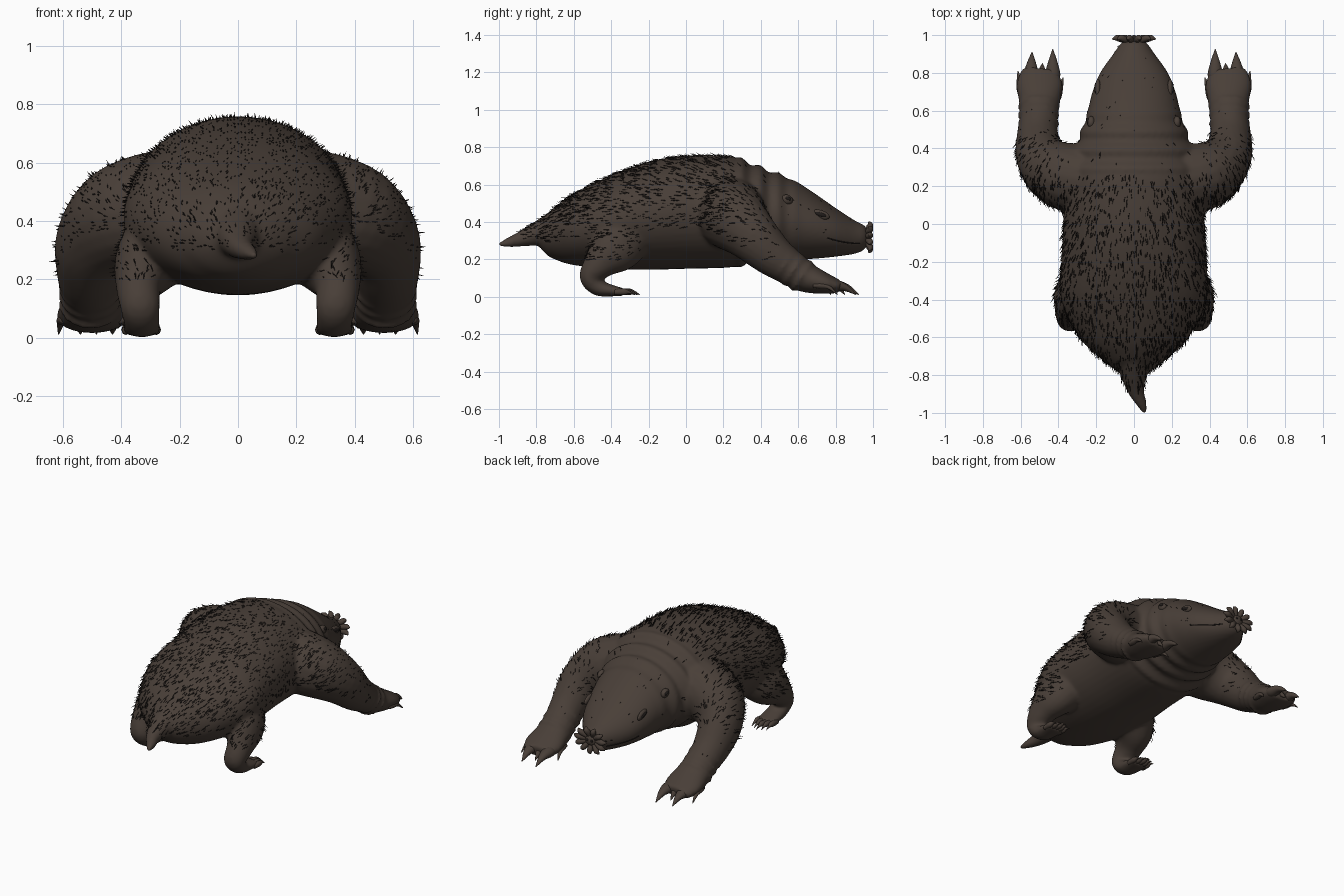
import bpy, bmesh, math, random
from mathutils import Vector, Matrix
from mathutils.bvhtree import BVHTree

random.seed(4)
X, Y, Z = Vector((1, 0, 0)), Vector((0, 1, 0)), Vector((0, 0, 1))
if "Cube" in bpy.data.objects:
    bpy.data.objects.remove(bpy.data.objects["Cube"])


def material(name, rgb):
    m = bpy.data.materials.new(name)
    m.use_nodes = True
    m.diffuse_color = (*rgb, 1)
    bsdf = m.node_tree.nodes["Principled BSDF"]
    bsdf.inputs["Base Color"].default_value = (*rgb, 1)
    bsdf.inputs["Roughness"].default_value = 0.8
    return m


skin = material("brown_skin", (0.066, 0.049, 0.039))
dark = material("dark_hair", (0.014, 0.011, 0.010))


def finish(name, bm, mat):
    bmesh.ops.recalc_face_normals(bm, faces=bm.faces)
    for f in bm.faces:
        f.smooth = True
    me = bpy.data.meshes.new(name)
    bm.to_mesh(me)
    bm.free()
    me.materials.append(mat)
    ob = bpy.data.objects.new(name, me)
    bpy.context.collection.objects.link(ob)
    return ob


def smooth(pts, n):
    """Catmull-Rom resampling of a list of tuples."""
    pts = [Vector(p) for p in pts]
    out = []
    for i in range(len(pts) - 1):
        a, b, c = pts[max(i - 1, 0)], pts[i], pts[i + 1]
        d = pts[min(i + 2, len(pts) - 1)]
        for k in range(n):
            t = k / n
            out.append(b + (c - a) * (t / 2) + (a * 2 - b * 5 + c * 4 - d) * (t * t / 2)
                       + (b * 3 - a - c * 3 + d) * (t ** 3 / 2))
    return out + [pts[-1]]


def loft(bm, rings, sides):
    """Rings are (centre, side axis, up axis, side radius, up radius)."""
    loops = []
    for c, s, u, a, b in rings:
        loop = []
        for k in range(sides):
            t = 2 * math.pi * k / sides
            loop.append(bm.verts.new(c + s * a * math.cos(t) + u * b * math.sin(t)))
        loops.append(loop)
    for p, q in zip(loops, loops[1:]):
        for k in range(sides):
            j = (k + 1) % sides
            bm.faces.new((p[k], p[j], q[j], q[k]))
    bm.faces.new(loops[0][::-1])
    bm.faces.new(loops[-1])


def tube(bm, pts, mirror=1, ref=Z, n=5, sides=20):
    """Points are (x, y, z, side radius, up radius)."""
    pts = smooth(pts, n)
    cs = [Vector((p[0] * mirror, p[1], p[2])) for p in pts]
    rings = []
    for i, p in enumerate(pts):
        t = (cs[min(i + 1, len(cs) - 1)] - cs[max(i - 1, 0)]).normalized()
        s = t.cross(ref).normalized()
        rings.append((cs[i], s, s.cross(t), max(p[3], 0.001), max(p[4], 0.001)))
    loft(bm, rings, sides)


def blob(name, mat, at, size, tilt=0):
    bm = bmesh.new()
    m = Matrix.Translation(at) @ Matrix.Rotation(tilt, 4, 'X') @ Matrix.Diagonal((*size, 1))
    bmesh.ops.create_uvsphere(bm, u_segments=16, v_segments=10, radius=1, matrix=m)
    return finish(name, bm, mat)


# Trunk and head: y, half width, underside, top
bm = bmesh.new()
profile = [(-.8, .06, .29, .37), (-.75, .13, .23, .43), (-.7, .19, .2, .48), (-.6, .29, .17, .55),
           (-.4, .385, .15, .65), (-.2, .385, .145, .72), (0, .375, .15, .755), (.2, .37, .155, .755),
           (.28, .36, .165, .74), (.38, .325, .19, .70), (.5, .275, .2, .655), (.6, .245, .2, .61),
           (.7, .22, .205, .545), (.8, .18, .215, .475), (.9, .11, .23, .41), (.95, .075, .25, .385),
           (.97, .05, .28, .36)]
rings = []
for y, w, lo, hi in smooth(profile, 8):
    fold = 0
    if .27 < y < .62:
        fold = .012 * math.sin((y - .27) * 2 * math.pi / .1) * min(1, (.62 - y) * 6)
    rings.append((Vector((0, y, (lo + hi) / 2)), X, Z, w + fold, (hi - lo) / 2 + fold))
loft(bm, rings, 48)

# Tail
tube(bm, [(0, -.7, .36, .1, .1), (0, -.8, .335, .07, .065), (.01, -.88, .31, .045, .042),
          (.04, -.95, .29, .028, .026), (.06, -1, .28, .012, .01)])

# Legs, blended into the trunk
for m in (1, -1):
    tube(bm, [(.18, .22, .46, .19, .2), (.38, .26, .42, .18, .185), (.49, .35, .33, .135, .145),
              (.51, .46, .225, .112, .115), (.505, .56, .155, .1, .095), (.5, .64, .105, .108, .082),
              (.5, .74, .072, .122, .058), (.495, .82, .055, .095, .035)], m)
    tube(bm, [(.22, -.3, .36, .15, .15), (.31, -.38, .26, .14, .115), (.34, -.46, .18, .09, .08),
              (.335, -.515, .105, .055, .068), (.33, -.47, .05, .045, .062),
              (.33, -.4, .034, .032, .066), (.33, -.33, .024, .02, .066)], m, X)
    # Creases around the wrist
    for k in range(3):
        y = .53 + k * .045
        tube(bm, [(.505, y - .012, .18 - k * .03, .09, .085), (.505, y, .172 - k * .03, .113, .1),
                  (.505, y + .012, .164 - k * .03, .09, .085)], m)
body = finish("body", bm, skin)
mod = body.modifiers.new("blend", 'REMESH')
mod.mode, mod.voxel_size, mod.use_smooth_shade = 'VOXEL', .012, True
mod = body.modifiers.new("soften", 'SMOOTH')
mod.factor, mod.iterations = .5, 5
deps = bpy.context.evaluated_depsgraph_get()
baked = bpy.data.meshes.new_from_object(body.evaluated_get(deps))
body.modifiers.clear()
body.data = baked
if not baked.materials:
    baked.materials.append(skin)
for p in baked.polygons:
    p.use_smooth = True
tree = BVHTree.FromPolygons([v.co for v in baked.vertices], [p.vertices for p in baked.polygons])


def on_side(m, y, z):
    hit = tree.ray_cast(Vector((m, y, z)), Vector((-m, 0, 0)))[0]
    return hit or Vector((m * .1, y, z))


# Claws and toes
for m, side in ((1, "left"), (-1, "right")):
    bm = bmesh.new()
    for x, y, tx, ty, r in ((.43, .79, .43, .925, .04), (.545, .79, .54, .91, .04),
                            (.487, .78, .485, .85, .03), (.6, .72, .615, .81, .022),
                            (.4, .7, .375, .775, .022)):
        mid = (y + ty) / 2
        tube(bm, [(x, y - .04, .06, r * .6, r * .5), (x, y, .06, r, r * .8),
                  ((x + tx) / 2, mid, .05, r * .62, r * .5), (tx, ty, .012, .002, .002)], m, sides=12)
    finish(side + "_front_claws", bm, skin)
    bm = bmesh.new()
    for k in range(5):
        x = .28 + k * .026
        y = -.295 - abs(k - 2) * .014
        tube(bm, [(x, y - .06, .025, .014, .014), (x, y - .01, .027, .016, .018),
                  (x, y + .02, .024, .008, .008), (x, y + .05, .01, .001, .001)], m, sides=8)
    finish(side + "_hind_toes", bm, skin)

    # Eye with lids, ear and mouth crease
    eye = on_side(m, .72, .44)
    blob(side + "_eyelids", skin, eye, (.014, .05, .024), -.3)
    blob(side + "_eye", dark, eye + X * m * .007, (.012, .034, .012), -.3)
    ear = on_side(m, .54, .52)
    blob(side + "_ear", skin, ear, (.022, .032, .026), -.4)
    blob(side + "_ear_hole", dark, ear + Vector((m * .016, .006, .006)), (.009, .017, .01), -.4)
    bm = bmesh.new()
    line = [on_side(m, .93 - k * .035, .285 + .0012 * k * k) for k in range(6)]
    tube(bm, [(*p, .0035, .0035) for p in line], sides=6)
    finish(side + "_mouth_crease", bm, dark)

# Star of fleshy feelers around the nose
bm = bmesh.new()
nose = Vector((0, .965, .32))
for k in range(11):
    a = 2 * math.pi * (k + .25) / 11
    pts = []
    for r, fwd, w in ((.2, 0, .012), (.55, .012, .017), (.8, .02, .016), (1, .012, .004)):
        pts.append((.115 * r * math.cos(a), nose.y + fwd, nose.z + .085 * r * math.sin(a), w, w))
    tube(bm, pts, ref=Y, n=4, sides=10)
finish("nose_star", bm, skin)
blob("nose_pad", skin, nose, (.045, .028, .04))
for m in (1, -1):
    blob("nostril", dark, nose + Vector((m * .016, .024, .004)), (.008, .006, .008))

# Coarse hair lying backwards over the coat
bm = bmesh.new()
polys = baked.polygons
count = 0
for attempt in range(30000):
    if count > 2600:
        break
    p = polys[random.randrange(len(polys))]
    c, n = p.center, p.normal
    if c.y < -.88 or c.z < .2 or n.z < -.3:
        continue
    chance = 1 if c.y < .27 else .5 if abs(c.x) > .36 and c.y < .5 else .05
    if random.random() > chance:
        continue
    count += 1
    lay = Vector((random.uniform(-.2, .2), -1, -.1)) - n * n.dot(-Y)
    d = (lay.normalized() + n * random.uniform(.2, .6)).normalized()
    s = d.cross(n).normalized() * .0028
    u = s.cross(d)
    length = random.uniform(.022, .045) * (1 if c.y < .5 else .5)
    base = [bm.verts.new(c - n * .003 + v) for v in (s, u - s, -u - s)]
    tip = bm.verts.new(c + d * length)
    for k in range(3):
        bm.faces.new((base[k], base[(k + 1) % 3], tip))
finish("coat_hair", bm, dark)
